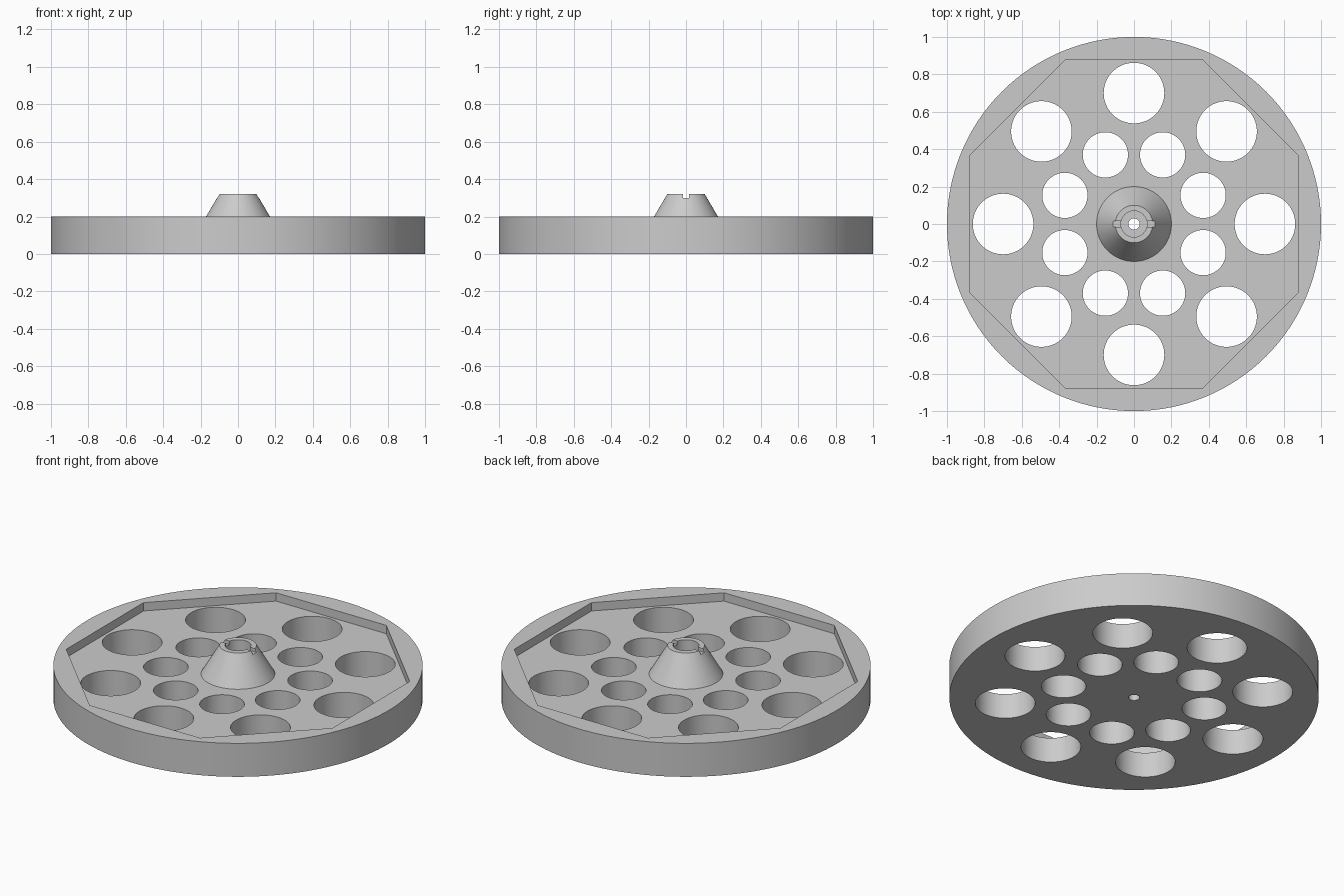
import bpy, bmesh, math
from mathutils import Matrix

cube = bpy.data.objects.get("Cube")
if cube:
    bpy.data.objects.remove(cube)

grey = bpy.data.materials.new("plain grey")
grey.use_nodes = True
COLOUR = (0.6, 0.6, 0.6, 1)
grey.diffuse_color = COLOUR
grey.node_tree.nodes["Principled BSDF"].inputs["Base Color"].default_value = COLOUR


def new_object(name, bm):
    mesh = bpy.data.meshes.new(name)
    bm.to_mesh(mesh)
    bm.free()
    obj = bpy.data.objects.new(name, mesh)
    bpy.context.collection.objects.link(obj)
    mesh.materials.append(grey)
    return obj


def add_prism(bm, x, y, z0, z1, r0, r1=None, sides=64, turn=0.0):
    """Upright cylinder, cone or prism between two heights."""
    place = Matrix.Translation((x, y, (z0 + z1) / 2)) @ Matrix.Rotation(turn, 4, 'Z')
    bmesh.ops.create_cone(bm, cap_ends=True, segments=sides, radius1=r0,
                          radius2=r0 if r1 is None else r1, depth=z1 - z0, matrix=place)


def combine(target, operation, tool):
    """Apply one boolean and discard the tool."""
    tool.hide_render = True
    mod = target.modifiers.new(operation.lower(), 'BOOLEAN')
    mod.operation, mod.object, mod.solver = operation, tool, 'EXACT'
    bpy.context.view_layer.objects.active = target
    bpy.ops.object.modifier_apply(modifier=mod.name)
    bpy.data.objects.remove(tool)


RIM, FLOOR, TOP = 0.2, 0.15, 0.32

# Round plate
bm = bmesh.new()
add_prism(bm, 0, 0, 0, RIM, 1.0, sides=128)
wheel = new_object("wheel_plate", bm)

# Octagonal recess
bm = bmesh.new()
add_prism(bm, 0, 0, FLOOR, 0.5, 0.88 / math.cos(math.pi / 8), sides=8, turn=math.pi / 8)
combine(wheel, 'DIFFERENCE', new_object("recess_cutter", bm))

# Conical hub, sunk slightly into the floor
bm = bmesh.new()
add_prism(bm, 0, 0, FLOOR - 0.01, TOP, 0.206, 0.1, sides=96)
combine(wheel, 'UNION', new_object("hub", bm))

# Two rings of through holes and the stepped hub socket
bm = bmesh.new()
for i in range(8):
    angle = i * math.pi / 4
    for ring, radius, offset in ((0.7, 0.162, 0), (0.4, 0.121, math.pi / 8)):
        a = angle + offset
        add_prism(bm, ring * math.cos(a), ring * math.sin(a), -0.1, 0.5, radius)
add_prism(bm, 0, 0, 0.12, 0.5, 0.07)
combine(wheel, 'DIFFERENCE', new_object("hole_cutter", bm))

# Narrow axle bore
bm = bmesh.new()
add_prism(bm, 0, 0, -0.1, 0.5, 0.03, sides=32)
combine(wheel, 'DIFFERENCE', new_object("bore_cutter", bm))

# Drive slot across the hub rim
bm = bmesh.new()
bmesh.ops.create_cube(bm, size=1, matrix=Matrix.Translation((0, 0, 0.35))
                      @ Matrix.Diagonal((0.3, 0.034, 0.1, 1)))
combine(wheel, 'DIFFERENCE', new_object("slot_cutter", bm))

# Smooth curved walls, crisp rims
bpy.ops.object.select_all(action='DESELECT')
wheel.select_set(True)
bpy.context.view_layer.objects.active = wheel
bpy.ops.object.shade_smooth_by_angle(angle=math.radians(25))
